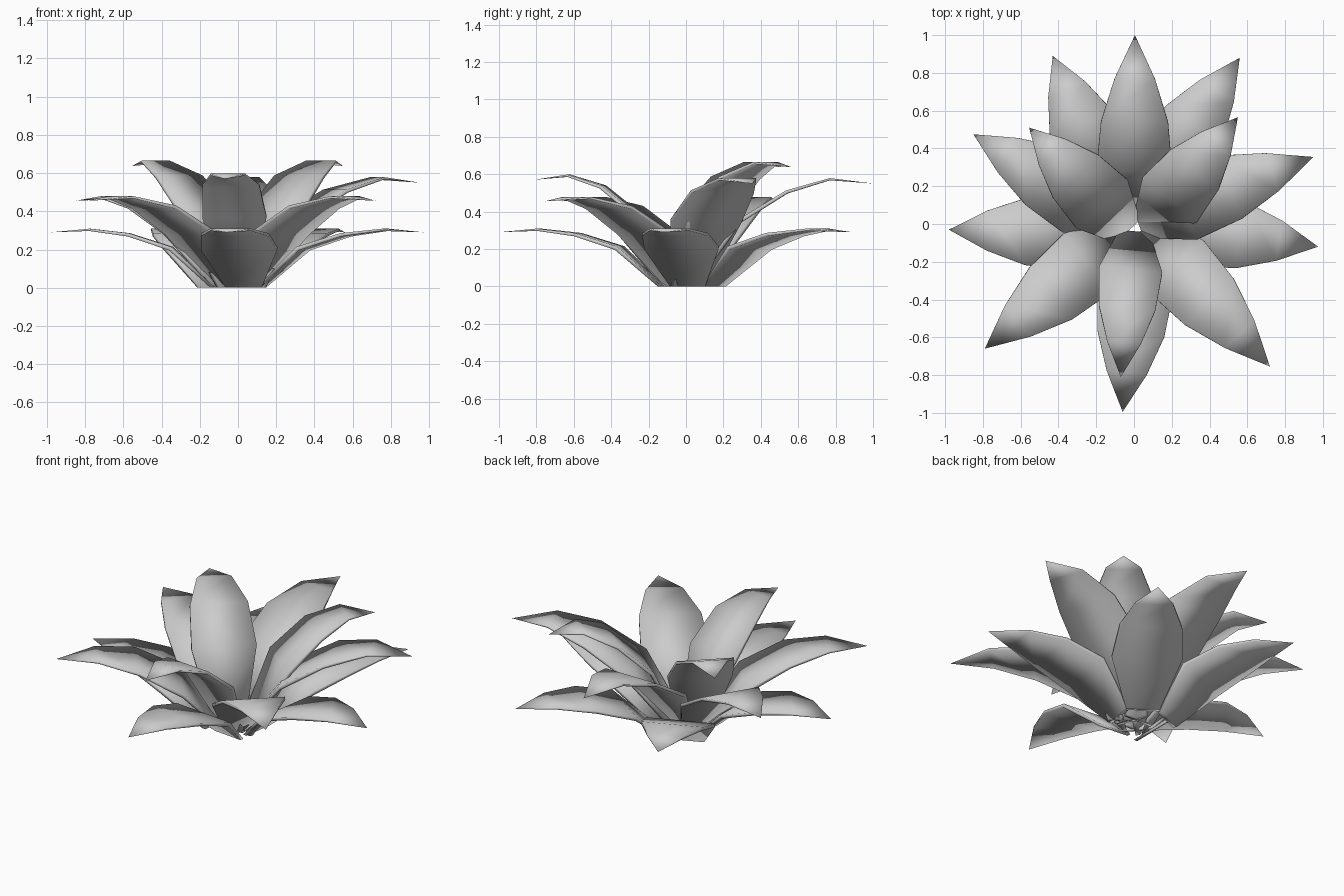
import bpy, bmesh
from mathutils import Vector

if "Cube" in bpy.data.objects:
    bpy.data.objects.remove(bpy.data.objects["Cube"])

FRACTION = (0, 0.26, 0.52, 0.76, 1)          # stations from base to tip
HALF_WIDTH = (0.095, 0.2, 0.178, 0.107, 0)
THICKNESS = (0.024, 0.022, 0.018, 0.012, 0)

# Relative width and height of each station, per tier
LOW = (1, (0, 0.205, 0.277, 0.303, 0.29))
MIDDLE = (1, (0, 0.287, 0.422, 0.473, 0.455))
HIGH = (1, (0, 0.35, 0.505, 0.573, 0.55))
INNER = (0.84, (0, 0.37, 0.532, 0.592, 0.57))
CROWN = (0.93, (0, 0.4, 0.58, 0.66, 0.637))


def leaf(name, base, tip, width, heights):
    base, tip = Vector((*base, 0)), Vector((*tip, 0))
    span = tip - base
    out = span.normalized()
    side = Vector((-out.y, out.x, 0))
    spine = [base + span * f + Vector((0, 0, z)) for f, z in zip(FRACTION, heights)]
    bm = bmesh.new()
    rings = []
    for i, p in enumerate(spine[:-1]):
        # flat cross-section square to the blade, with the foot level on the ground
        if i == 0:
            normal = -out
        else:
            normal = (spine[i + 1] - spine[i - 1]).normalized().cross(side)
        w, t = side * HALF_WIDTH[i] * width, normal * THICKNESS[i] / 2
        rings.append([bm.verts.new(p + o) for o in (w + t, -w + t, -w - t, w - t)])
    end = bm.verts.new(spine[-1])
    for k in range(4):
        n = (k + 1) % 4
        for a, b in zip(rings, rings[1:]):
            bm.faces.new((a[k], a[n], b[n], b[k]))
        bm.faces.new((rings[-1][k], rings[-1][n], end))
    bm.faces.new(rings[0][::-1])
    bmesh.ops.recalc_face_normals(bm, faces=bm.faces)
    for f in bm.faces:
        f.smooth = True
    mesh = bpy.data.meshes.new(name)
    bm.to_mesh(mesh)
    bm.free()
    bpy.context.collection.objects.link(bpy.data.objects.new(name, mesh))


TIERS = {
    "low_leaf": (LOW, [
        ((0.06, 0.15), (0.56, 0.88)), ((-0.12, 0.15), (-0.43, 0.89)),
        ((-0.13, -0.05), (-0.98, -0.03)), ((0.03, -0.13), (-0.06, -0.995)),
        ((0.12, 0.01), (0.975, -0.12))]),
    "middle_leaf": (MIDDLE, [
        ((-0.08, 0.01), (-0.85, 0.475)), ((-0.06, -0.05), (-0.79, -0.66)),
        ((0.05, -0.04), (0.72, -0.755))]),
    "high_leaf": (HIGH, [
        ((0.0, 0.04), (0.005, 1.0)), ((0.03, 0.02), (0.95, 0.355))]),
    "inner_leaf": (INNER, [((0.0, -0.05), (-0.07, -0.81))]),
    "crown_leaf": (CROWN, [
        ((0.07, -0.015), (0.55, 0.565)), ((-0.04, -0.03), (-0.555, 0.51))]),
}
for name, ((width, heights), leaves) in TIERS.items():
    for n, (base, tip) in enumerate(leaves, 1):
        leaf(f"{name}_{n}", base, tip, width, heights)
